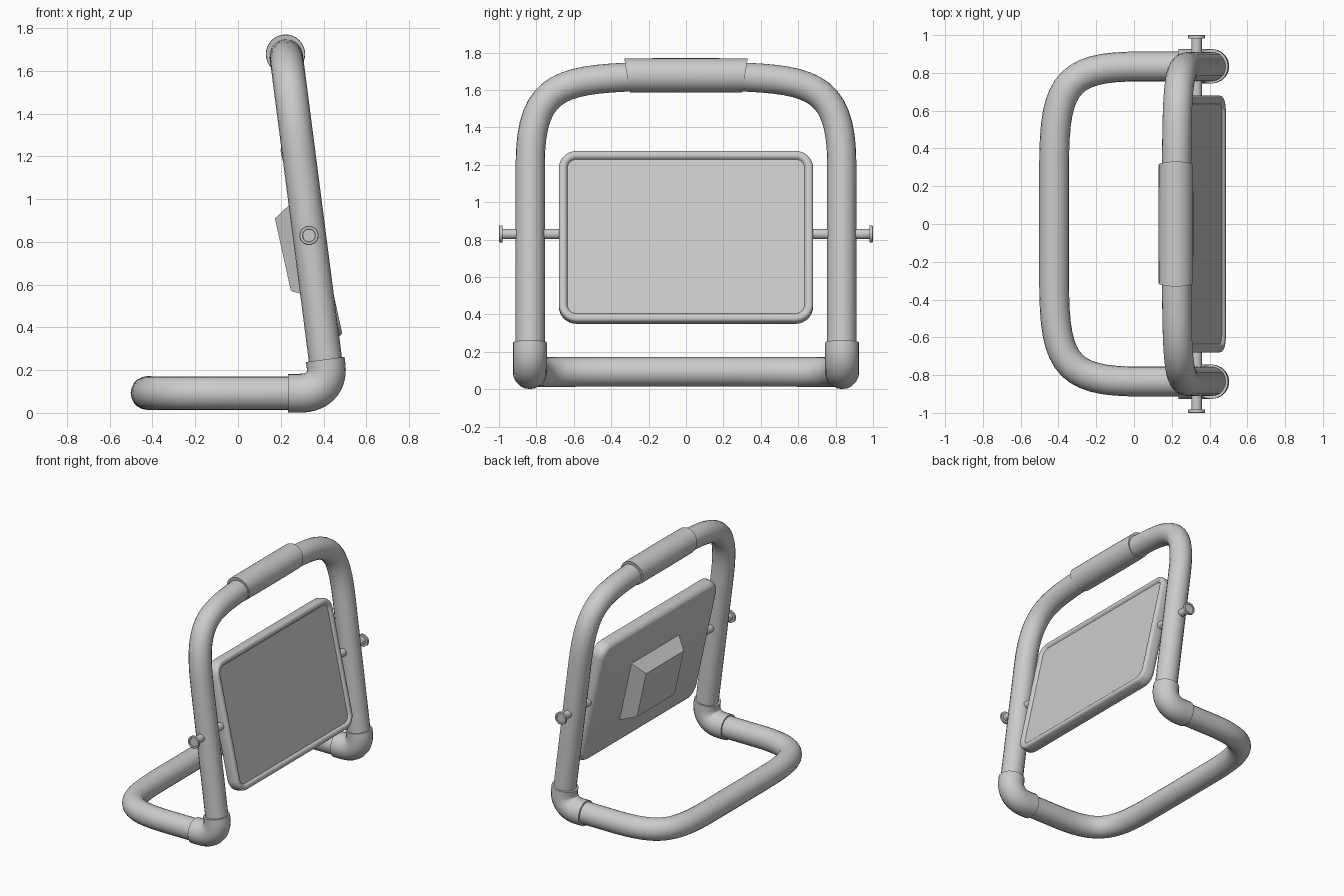
import bpy, bmesh, math
from mathutils import Vector, Matrix

if "Cube" in bpy.data.objects:
    bpy.data.objects.remove(bpy.data.objects["Cube"])


def finish(obj, angle=35):
    bpy.ops.object.select_all(action='DESELECT')
    obj.select_set(True)
    bpy.context.view_layer.objects.active = obj
    if obj.type == 'CURVE':
        bpy.ops.object.convert(target='MESH')
    bpy.ops.object.shade_smooth_by_angle(angle=math.radians(angle))


def bez(a, b, c, d, n=14):
    a, b, c, d = map(Vector, (a, b, c, d))
    return [a*(1-t)**3 + 3*b*t*(1-t)**2 + 3*c*t*t*(1-t) + d*t**3
            for t in [i/n for i in range(n+1)]]


def tube(name, pts, r):
    cu = bpy.data.curves.new(name, 'CURVE')
    cu.dimensions = '3D'
    cu.bevel_depth = r
    cu.bevel_resolution = 8
    cu.use_fill_caps = True
    sp = cu.splines.new('POLY')
    sp.points.add(len(pts)-1)
    for p, q in zip(sp.points, pts):
        p.co = (*q, 1)
    obj = bpy.data.objects.new(name, cu)
    bpy.context.collection.objects.link(obj)
    finish(obj)


def mesh_obj(name, bm, matrix=Matrix(), angle=35):
    bmesh.ops.recalc_face_normals(bm, faces=bm.faces)
    me = bpy.data.meshes.new(name)
    bm.transform(matrix)
    bm.to_mesh(me)
    bm.free()
    obj = bpy.data.objects.new(name, me)
    bpy.context.collection.objects.link(obj)
    finish(obj, angle)


def loft(name, rings, matrix=Matrix(), angle=35):
    """Skin closed rings of equal point count and cap both ends."""
    bm = bmesh.new()
    vs = [[bm.verts.new(p) for p in ring] for ring in rings]
    n = len(vs[0])
    for a, b in zip(vs, vs[1:]):
        for i in range(n):
            bm.faces.new((a[i], a[(i+1) % n], b[(i+1) % n], b[i]))
    bm.faces.new(vs[0])
    bm.faces.new(vs[-1])
    mesh_obj(name, bm, matrix, angle)


def mirrored(half):
    """Complete a path across y = 0; half ends on the side of the centre."""
    return half + [Vector((p.x, -p.y, p.z)) for p in reversed(half)]


# leaning upright frame, drawn in y/z and sheared along its lean
def lean(z):
    return 0.41 - 0.129*(z-0.24)


arch = [Vector((0, 0.833, 0.21))] + bez((0, 0.833, 1.2), (0, 0.833, 1.6), (0, 0.69, 1.65), (0, 0.33, 1.668))
arch.append(Vector((0, 0.1, 1.68)))
for p in arch:
    p.x = lean(p.z)
tube("upright_frame", mirrored(arch), 0.078)

# floor frame
floor_half = [Vector((0.29, 0.833, 0.092))] + bez(
    (-0.03, 0.833, 0.092), (-0.37, 0.825, 0.092), (-0.423, 0.71, 0.092), (-0.423, 0.3, 0.093))
tube("base_frame", mirrored(floor_half), 0.079)

# corner elbows and pivot bolts
for s, side in ((1, "left"), (-1, "right")):
    y = 0.835*s
    path = [Vector((0.235, y, 0.092))] + bez(
        (0.29, y, 0.092), (0.37, y, 0.092), (0.422, y, 0.14), (0.412, y, 0.22))
    path.append(Vector((0.408, y, 0.25)))
    tube("elbow_" + side, path, 0.091)

    profile = [(0.028, 0.66), (0.028, 0.982), (0.045, 0.982), (0.045, 0.997),
               (0.042, 1.0), (0.031, 1.0), (0.029, 0.995)]
    rings = [[(0.332 + r*math.cos(k*math.tau/24), s*d, 0.83 + r*math.sin(k*math.tau/24))
              for k in range(24)] for r, d in profile]
    loft("pivot_bolt_" + side, rings)

# grip sleeve with slanted ends
rings = []
for f, r in ((-1, 0.08), (-1, 0.091), (-0.33, 0.092), (0.33, 0.092), (1, 0.091), (1, 0.08)):
    ring = []
    for k in range(32):
        a = k*math.tau/32
        dz = r*math.sin(a)
        ring.append((0.222 + r*math.cos(a), f*(0.315 + 0.17*dz), 1.678 + dz))
    rings.append(ring)
loft("grip", rings)

# lamp panel: local x = outward normal, y = width, z = height
panel = Matrix.Translation((0.341, 0, 0.81)) @ Matrix.Rotation(-math.radians(12.4), 4, 'Y')


def rounded_rect(x, hw, hh, r, n=7):
    pts = []
    for q, (sy, sz) in enumerate(((1, 1), (-1, 1), (-1, -1), (1, -1))):
        for i in range(n+1):
            a = (q + i/n)*math.pi/2
            pts.append((x, sy*(hw-r) + r*math.cos(a), sz*(hh-r) + r*math.sin(a)))
    return pts


section = [(-0.049, 0.03), (-0.042, 0.015), (-0.025, 0.002), (-0.015, 0.0), (0.034, 0.0),
           (0.043, 0.004), (0.049, 0.012), (0.049, 0.032), (0.045, 0.038), (0.034, 0.046)]
loft("lamp_panel", [rounded_rect(x, 0.68-i, 0.468-i, 0.095-i) for x, i in section], panel, 40)

# rear driver housing, a tapered box
loft("rear_housing", [[(x, -w, lo), (x, w, lo), (x, w, hi), (x, -w, hi)] for x, w, lo, hi in
                      ((-0.04, 0.285, -0.27, 0.195), (-0.143, 0.22, -0.214, 0.133))], panel, 20)
